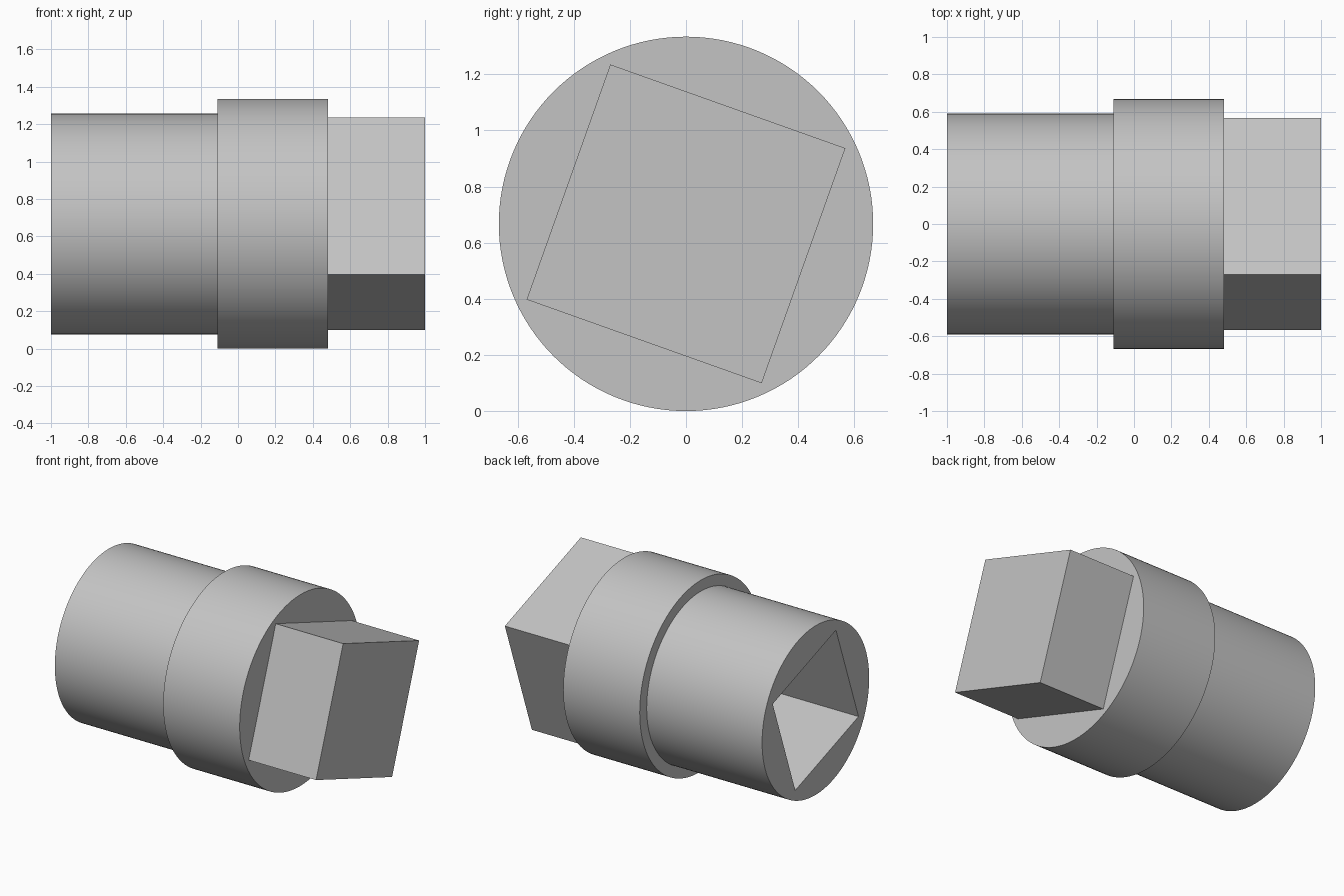
import bpy
import bmesh
import math
from mathutils import Matrix

cube = bpy.data.objects.get("Cube")
if cube:
    bpy.data.objects.remove(cube, do_unlink=True)

AXIS_Z = 0.667      # height of the shared axis
TWIST = math.radians(-19.6)
SEGMENTS = 128

steel = bpy.data.materials.new("Steel grey")
steel.use_nodes = True
grey = (0.55, 0.55, 0.55, 1.0)
steel.diffuse_color = grey
steel.node_tree.nodes["Principled BSDF"].inputs["Base Color"].default_value = grey


def add_object(name, bm):
    bmesh.ops.recalc_face_normals(bm, faces=bm.faces[:])
    mesh = bpy.data.meshes.new(name)
    bm.to_mesh(mesh)
    bm.free()
    mesh.materials.append(steel)
    obj = bpy.data.objects.new(name, mesh)
    obj.location.z = AXIS_Z
    bpy.context.collection.objects.link(obj)
    return obj


def square_bar(name, x0, x1, side):
    """Square bar along x, twisted about its own axis."""
    bm = bmesh.new()
    place = (Matrix.Translation(((x0 + x1) / 2, 0, 0))
             @ Matrix.Rotation(TWIST, 4, 'X')
             @ Matrix.Diagonal((x1 - x0, side, side, 1)))
    bmesh.ops.create_cube(bm, size=1, matrix=place)
    return add_object(name, bm)


def turned_body(name, profile):
    """Solid of revolution about x from (x, radius) points, with flat ends."""
    bm = bmesh.new()
    rings = []
    for x, r in profile:
        angles = [2 * math.pi * i / SEGMENTS for i in range(SEGMENTS)]
        rings.append([bm.verts.new((x, r * math.cos(a), r * math.sin(a))) for a in angles])
    for a, b in zip(rings, rings[1:]):
        for i in range(SEGMENTS):
            j = (i + 1) % SEGMENTS
            bm.faces.new((a[i], a[j], b[j], b[i]))
    bm.faces.new(rings[0])
    bm.faces.new(rings[-1])
    return add_object(name, bm)


# Sleeve and wider collar, turned as one piece
body = turned_body("sleeve_and_collar",
                   [(-1, 0.59), (-0.11, 0.59), (-0.11, 0.667), (0.48, 0.667)])

# Square socket cut into the sleeve end
cutter = square_bar("socket_cutter", -1.2, -0.3, 0.74)
cutter.hide_render = True
cut = body.modifiers.new("Socket", 'BOOLEAN')
cut.operation = 'DIFFERENCE'
cut.solver = 'EXACT'
cut.object = cutter
bpy.ops.object.select_all(action='DESELECT')
body.select_set(True)
bpy.context.view_layer.objects.active = body
bpy.ops.object.modifier_apply(modifier=cut.name)
bpy.data.objects.remove(cutter, do_unlink=True)
bpy.ops.object.shade_smooth_by_angle(angle=math.radians(30))

# Square drive on the collar end
square_bar("square_drive", 0.47, 1.0, 0.889)
